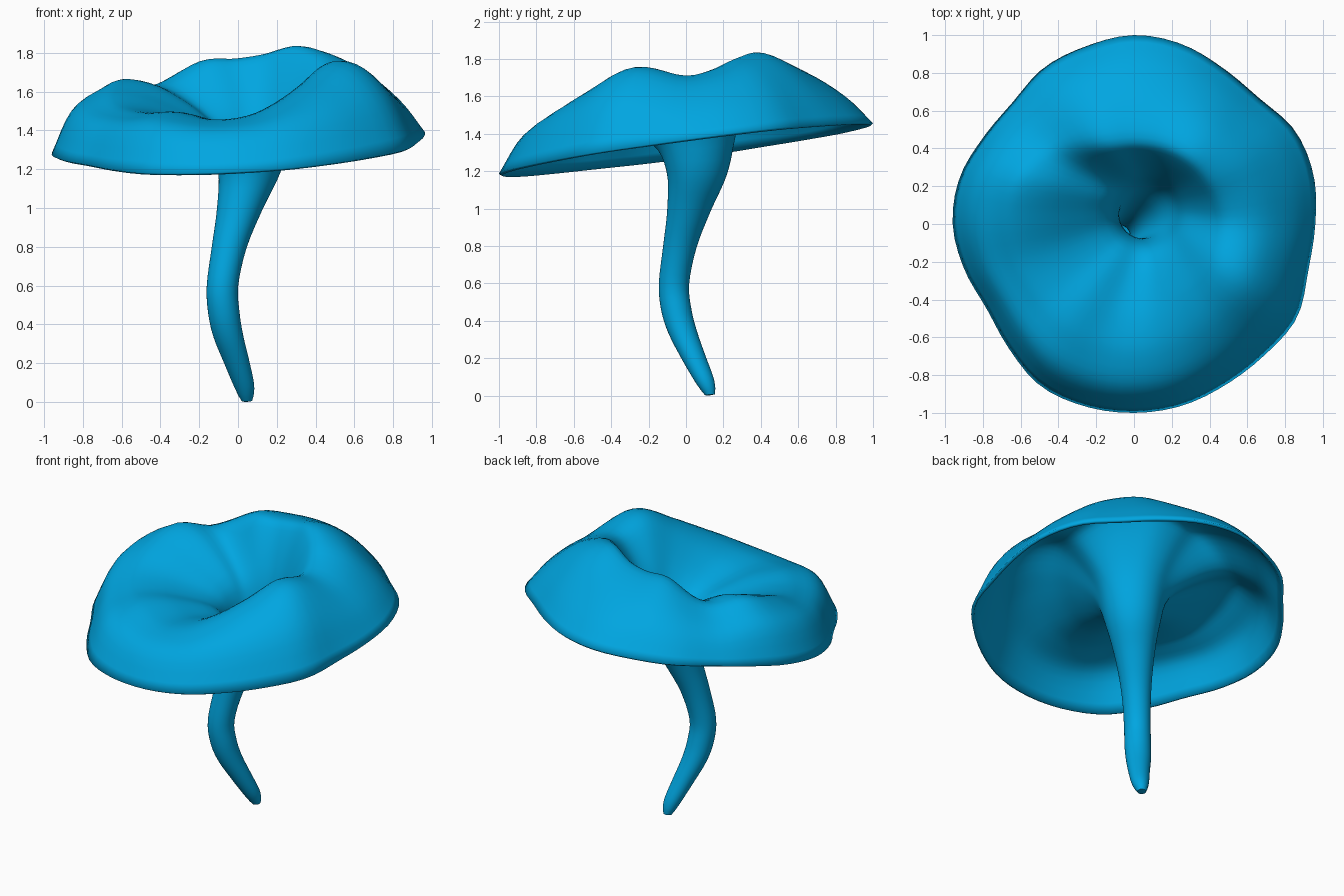
import bpy, bmesh, math
from mathutils import Vector

if "Cube" in bpy.data.objects:
    bpy.data.objects.remove(bpy.data.objects["Cube"])

N, SUB, THICK = 80, 4, 0.02


def catmull(a, b, c, d, t):
    return 0.5 * (2 * b + (c - a) * t + (2 * a - 5 * b + 4 * c - d) * t * t
                  + (3 * b - a - 3 * c + d) * t ** 3)


def around(table, deg):
    # smooth periodic lookup in a list of (angle, value), cubic Hermite
    n = len(table)
    def key(i):
        a, v = table[i % n]
        return a + 360 * (i // n), v
    i = -1
    while key(i + 1)[0] <= deg:
        i += 1
    (a0, v0), (a1, v1), (a2, v2), (a3, v3) = [key(i + k) for k in (-1, 0, 1, 2)]
    h = a2 - a1
    t = (deg - a1) / h
    m1, m2 = (v2 - v0) / (a2 - a0) * h, (v3 - v1) / (a3 - a1) * h
    return ((2*t**3 - 3*t*t + 1) * v1 + (t**3 - 2*t*t + t) * m1
            + (3*t*t - 2*t**3) * v2 + (t**3 - t*t) * m2)


# rim outline radius every 15 degrees
rim_r = list(zip(range(0, 360, 15), [
    .96, .985, .985, .94, .95, .985, 1.0, .975, .955, .91, .92, .955,
    .96, .93, .90, .935, .99, 1.0, 1.0, .995, .98, .98, .995, .955]))
# wavy crest of the cap: height and radius
crest_z = [(0, 1.71), (15, 1.74), (32, 1.80), (52, 1.835), (75, 1.79), (92, 1.77),
           (112, 1.76), (138, 1.635), (158, 1.665), (178, 1.60), (198, 1.52),
           (218, 1.49), (237, 1.495), (258, 1.455), (275, 1.475), (290, 1.54),
           (310, 1.645), (333, 1.755)]
crest_r = [(0, .52), (50, .48), (90, .46), (115, .48), (140, .56), (160, .62), (185, .61),
           (225, .57), (270, .56), (310, .54), (333, .55)]
# stem rings: centre x, y, z, radius
stem = [(.045, .125, .02, .034), (.03, .095, .09, .053), (-.008, .038, .21, .066),
        (-.05, -.018, .34, .077), (-.073, -.052, .46, .081), (-.08, -.064, .60, .081),
        (-.045, -.032, .80, .09), (.01, .018, 1.0, .118), (.06, .06, 1.2, .164)]


def profile(deg):
    # control points from the stem foot, through the funnel, over the crest to the rim
    a = math.radians(deg)
    d = Vector((math.cos(a), math.sin(a), 0))
    pts = [Vector((x, y, z)) + d * (r - THICK) for x, y, z, r in stem]
    rr, cr, cz = around(rim_r, deg), around(crest_r, deg), around(crest_z, deg)
    rz = 1.322 + rr * (.05 * d.x + .135 * d.y)
    up = Vector((0, 0, 1))
    fz = 1.355 + .36 * (cz - 1.46)
    pts.append(Vector((.06, .05, fz)) + d * .215)
    pts.append(Vector((.025, .02, fz + .75 * (cz - fz))) + d * (.22 + .55 * (cr - .22)))
    for t, h in ((0, 1), (.35, .90 - .06 * d.y), (.72, .58 - .12 * d.y - .07 * d.x), (1, 0)):
        pts.append(d * (cr + t * (rr - cr)) + up * (rz + h * (cz - rz)))
    return pts


# skin the profiles into one sheet
bm = bmesh.new()
columns = []
for k in range(N):
    p = profile(k * 360 / N)
    p = [2 * p[0] - p[1]] + p + [2 * p[-1] - p[-2]]
    col = [catmull(*p[i - 1:i + 3], s / SUB)
           for i in range(1, len(p) - 2) for s in range(SUB)] + [p[-2]]
    columns.append([bm.verts.new(v) for v in col])
foot = bm.verts.new((.042, .122, .02))
for k in range(N):
    c0, c1 = columns[k], columns[(k + 1) % N]
    bm.faces.new((foot, c0[0], c1[0]))
    for i in range(len(c0) - 1):
        bm.faces.new((c0[i], c0[i + 1], c1[i + 1], c1[i]))
bm.normal_update()
# normals must face up on the top of the cap
if columns[0][-8].normal.z < 0:
    bmesh.ops.reverse_faces(bm, faces=bm.faces[:])

mesh = bpy.data.meshes.new("funnel_mushroom")
bm.to_mesh(mesh)
bm.free()
mushroom = bpy.data.objects.new("funnel_mushroom", mesh)
bpy.context.collection.objects.link(mushroom)

# thin flesh grown on the underside
solid = mushroom.modifiers.new("flesh", 'SOLIDIFY')
solid.thickness = THICK
solid.offset = -1

mat = bpy.data.materials.new("blue")
mat.diffuse_color = (.0, .38, .75, 1)
mat.use_nodes = True
mat.node_tree.nodes["Principled BSDF"].inputs["Base Color"].default_value = mat.diffuse_color
mesh.materials.append(mat)

bpy.context.view_layer.objects.active = mushroom
mushroom.select_set(True)
bpy.ops.object.shade_smooth_by_angle(angle=math.radians(50))
